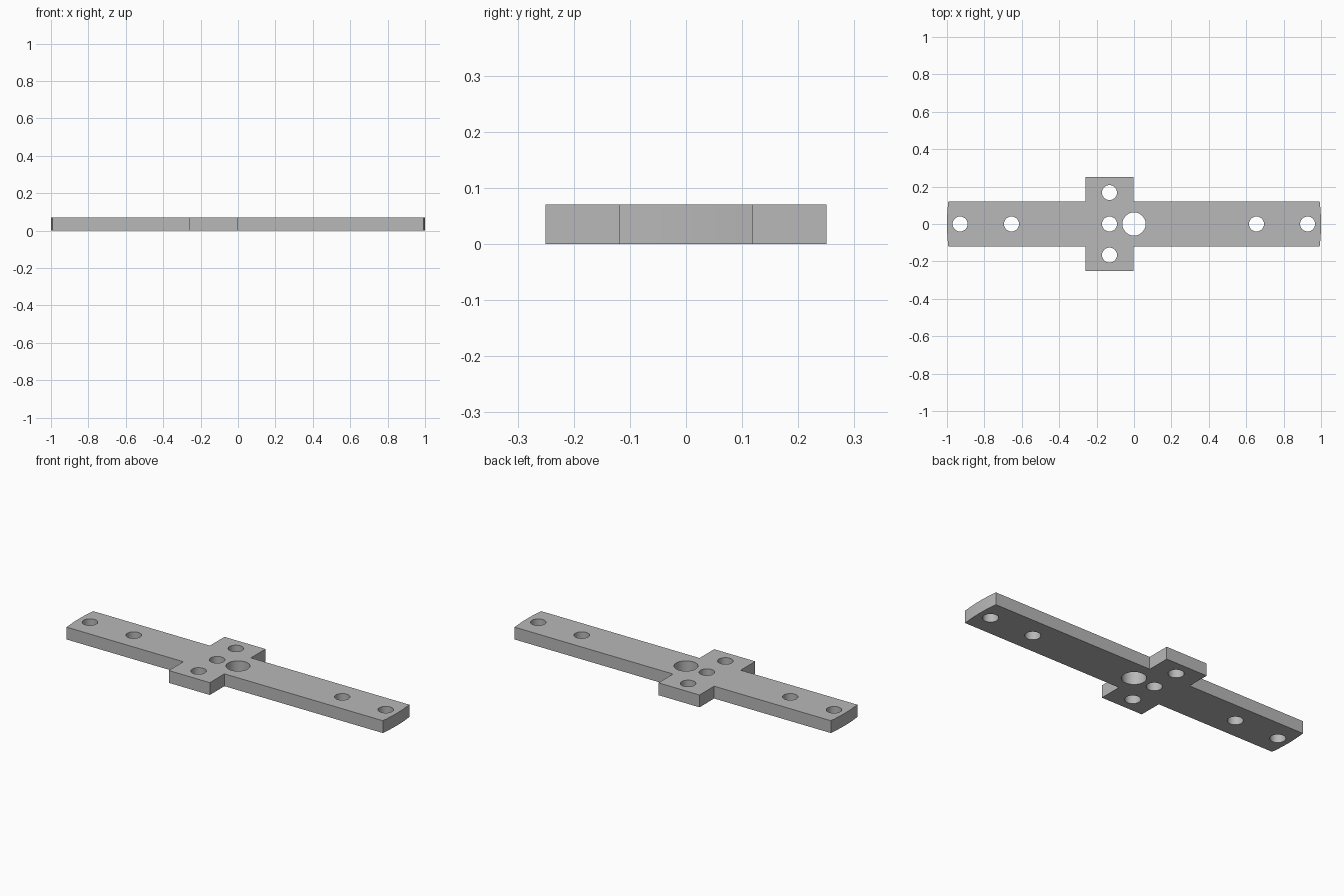
import bpy
import bmesh
from math import sin, cos, pi, asin

HEIGHT = 0.07
BAR = 0.119      # half width of the long bar
CROSS = 0.25     # half width of the cross block
LEFT, RIGHT = -0.26, -0.002

cube = bpy.data.objects.get("Cube")
if cube:
    bpy.data.objects.remove(cube, do_unlink=True)

# Plain grey metal
grey = bpy.data.materials.new("grey metal")
grey.use_nodes = True
colour = (0.48, 0.48, 0.48, 1)
grey.diffuse_color = colour
grey.node_tree.nodes["Principled BSDF"].inputs["Base Color"].default_value = colour


def prism(name, outline, z0, z1):
    """Extrude a closed outline straight up."""
    bm = bmesh.new()
    base = bm.faces.new([bm.verts.new((x, y, z0)) for x, y in outline])
    top = bmesh.ops.extrude_face_region(bm, geom=[base])["geom"]
    verts = [v for v in top if isinstance(v, bmesh.types.BMVert)]
    bmesh.ops.translate(bm, verts=verts, vec=(0, 0, z1 - z0))
    bmesh.ops.recalc_face_normals(bm, faces=bm.faces)
    mesh = bpy.data.meshes.new(name)
    bm.to_mesh(mesh)
    bm.free()
    mesh.materials.append(grey)
    obj = bpy.data.objects.new(name, mesh)
    bpy.context.collection.objects.link(obj)
    return obj


def arc(centre, radius, start, end, steps):
    return [(centre[0] + radius * cos(start + (end - start) * i / steps),
             centre[1] + radius * sin(start + (end - start) * i / steps))
            for i in range(steps + 1)]


# Bar with rounded ends and an offset cross block
a = asin(BAR)
outline = arc((0, 0), 1, -a, a, 12)
outline += [(RIGHT, BAR), (RIGHT, CROSS), (LEFT, CROSS), (LEFT, BAR)]
outline += arc((0, 0), 1, pi - a, pi + a, 12)
outline += [(LEFT, -BAR), (LEFT, -CROSS), (RIGHT, -CROSS), (RIGHT, -BAR)]
plate = prism("mounting_plate", outline, 0, HEIGHT)

# Drilled holes: x, y, radius
small = 0.04
holes = [(0, 0, 0.062)]
holes += [(x, 0, small) for x in (-0.93, -0.655, -0.131, 0.655, 0.928)]
holes += [(-0.131, y, small) for y in (-0.166, 0.168)]
cutters = []
for x, y, r in holes:
    ring = arc((x, y), r, 0, 2 * pi, 48)[:-1]
    cutter = prism("hole_cutter", ring, -0.1, HEIGHT + 0.1)
    cutter.hide_render = True
    cutters.append(cutter)
    mod = plate.modifiers.new("hole", 'BOOLEAN')
    mod.operation = 'DIFFERENCE'
    mod.solver = 'EXACT'
    mod.object = cutter

# Apply the cuts, drop the cutters and smooth the bores
bpy.ops.object.select_all(action='DESELECT')
bpy.context.view_layer.objects.active = plate
plate.select_set(True)
for mod in list(plate.modifiers):
    bpy.ops.object.modifier_apply(modifier=mod.name)
for cutter in cutters:
    bpy.data.objects.remove(cutter, do_unlink=True)
bpy.ops.object.shade_smooth_by_angle()
